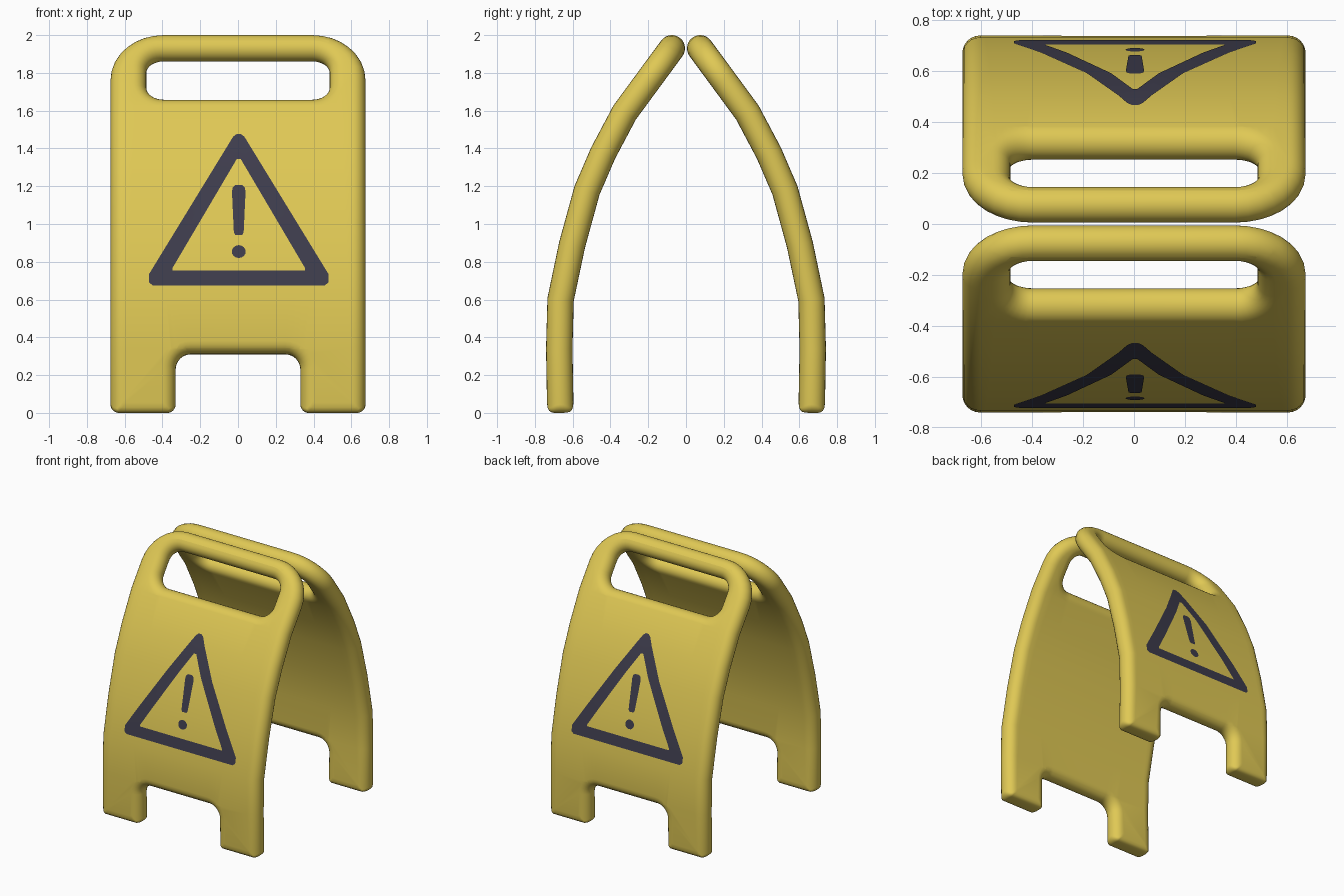
import bpy, bmesh, math
from mathutils import Vector

if "Cube" in bpy.data.objects:
    bpy.data.objects.remove(bpy.data.objects["Cube"])

R = 0.07            # half thickness of a panel
# side profile of a panel's centre line: (distance from middle, height)
PATH = [Vector(p) for p in [(.665, 0), (.671, .34), (.664, .6), (.603, .89), (.524, 1.178),
                            (.439, 1.375), (.325, 1.59), (.075, 1.93), (.0336, 1.9864)]]
DIRS = [(b - a).normalized() for a, b in zip(PATH, PATH[1:])]
TAN = [DIRS[0]] + [(a + b).normalized() for a, b in zip(DIRS, DIRS[1:])] + [DIRS[-1]]
NORM = [Vector((t.y, -t.x)) for t in TAN]
S = [0]
for a, b in zip(PATH, PATH[1:]):
    S.append(S[-1] + (b - a).length)


def material(name, col):
    m = bpy.data.materials.new(name)
    m.diffuse_color = (*col, 1)
    m.use_nodes = True
    m.node_tree.nodes["Principled BSDF"].inputs["Base Color"].default_value = m.diffuse_color
    return m


yellow = material("yellow plastic", (.74, .58, .09))
dark = material("dark paint", (.047, .045, .072))


def segment(v, table):
    i = max(k for k in range(len(table) - 1) if k == 0 or table[k] <= v)
    return i, (v - table[i]) / (table[i + 1] - table[i])


def bend(s, h):
    """Point at arc length s and height h above the centre line."""
    i, t = segment(s, S)
    return PATH[i].lerp(PATH[i + 1], t) + NORM[i].lerp(NORM[i + 1], t) * h


def inset_loop(corners, q):
    """Right-angled outline with rounded corners, inset by q (0..1) of R."""
    out, n = [], len(corners)
    for i, (x, z, r) in enumerate(corners):
        p = Vector((x, z))
        a, b = Vector(corners[i - 1][:2]), Vector(corners[(i + 1) % n][:2])
        e0, e1 = (p - a).normalized(), (b - p).normalized()
        for e in (e0, e1):
            foot = abs(e.x) > .5 and z == 0
            p = p + Vector((-e.y, e.x)) * (.055 * q * q if foot else R * q)
        convex = e0.x * e1.y - e0.y * e1.x > 0
        r = max(r - R * q, .012) if convex else r + R * q
        c = p - e0 * r + e1 * r
        for k in range(9):
            t = math.pi / 2 * k / 8
            out.append(c - e1 * r * math.cos(t) + e0 * r * math.sin(t))
    return out


def cut_levels(bm, levels):
    for z in levels:
        bmesh.ops.bisect_plane(bm, geom=bm.verts[:] + bm.edges[:] + bm.faces[:],
                               plane_co=(0, 0, z), plane_no=(0, 0, 1), dist=1e-5)


def ring_edges(bm, vs):
    return [bm.edges.get((a, b)) or bm.edges.new((a, b)) for a, b in zip(vs, vs[1:] + vs[:1])]


def finish(bm, name, mat):
    me = bpy.data.meshes.new(name)
    bm.to_mesh(me)
    bm.free()
    me.materials.append(mat)
    ob = bpy.data.objects.new(name, me)
    bpy.context.collection.objects.link(ob)
    bpy.ops.object.select_all(action='DESELECT')
    ob.select_set(True)
    bpy.context.view_layer.objects.active = ob
    bpy.ops.object.shade_smooth_by_angle(angle=math.radians(50))


# panel outline with leg notch, and handle slot
L = S[-1]
OUTLINE = [(-.675, 0, .045), (-.33, 0, .045), (-.33, .31, .08), (.33, .31, .08),
           (.33, 0, .045), (.675, 0, .045), (.675, L, .28), (-.675, L, .28)]
s0, s1 = S[6] + R, S[7] - R
SLOT = [(-.485, s0, .09), (-.485, s1, .09), (.485, s1, .09), (.485, s0, .09)]


def panel(name, side):
    bm = bmesh.new()
    caps = [[], []]
    steps = 12
    for corners in (OUTLINE, SLOT):
        rings = []
        for k in range(steps + 1):
            a = math.pi * k / steps
            h, q = R * math.cos(a), 1 - math.sin(a)
            rings.append([bm.verts.new((p.x, h, p.y)) for p in inset_loop(corners, q)])
        for r0, r1 in zip(rings, rings[1:]):
            for i in range(len(r0)):
                bm.faces.new((r0[i - 1], r0[i], r1[i], r1[i - 1]))
        caps[0] += ring_edges(bm, rings[0])
        caps[1] += ring_edges(bm, rings[-1])
    for c in caps:
        bmesh.ops.triangle_fill(bm, edges=c, use_beauty=True)
    cut_levels(bm, S[1:-1])
    for v in bm.verts:
        p = bend(v.co.z, v.co.y)
        v.co = (v.co.x, side * p.x, p.y)
    bmesh.ops.recalc_face_normals(bm, faces=bm.faces)
    finish(bm, name, yellow)


# outer surface profile that carries the painted symbol
SKIN = [p + n * (R + .003) for p, n in zip(PATH, NORM)]
SKIN_Z = [p.y for p in SKIN]


def paint(name, side, loops):
    bm = bmesh.new()
    edges = []
    for loop in loops:
        edges += ring_edges(bm, [bm.verts.new((x + .004, 0, z)) for x, z in loop])
    bmesh.ops.triangle_fill(bm, edges=edges, use_beauty=True)
    cut_levels(bm, SKIN_Z[1:-1])
    for v in bm.verts:
        i, t = segment(v.co.z, SKIN_Z)
        v.co.y = side * SKIN[i].lerp(SKIN[i + 1], t).x
    bm.normal_update()
    for f in bm.faces:
        if f.normal.y * side < 0:
            f.normal_flip()
    finish(bm, name, dark)


def mirrored(half):
    """Complete a right-hand half outline with its mirror image."""
    return half + [(-x, z) for x, z in reversed(half)]


TRI_OUT = mirrored([(.455, .675), (.475, .69), (.475, .735), (.03, 1.462), (.012, 1.476)])
TRI_IN = mirrored([(.35, .755), (.352, .765), (.01, 1.345)])
BAR = mirrored([(.018, .942), (.026, .955), (.036, 1.17), (.032, 1.194), (.018, 1.206)])
DOT = [(.037 * math.cos(k * math.pi / 8), .854 + .034 * math.sin(k * math.pi / 8)) for k in range(16)]

for word, side in (("front", -1), ("back", 1)):
    panel(word + "_panel", side)
    paint(word + "_warning_triangle", side, [TRI_OUT, TRI_IN])
    paint(word + "_mark_bar", side, [BAR])
    paint(word + "_mark_dot", side, [DOT])
